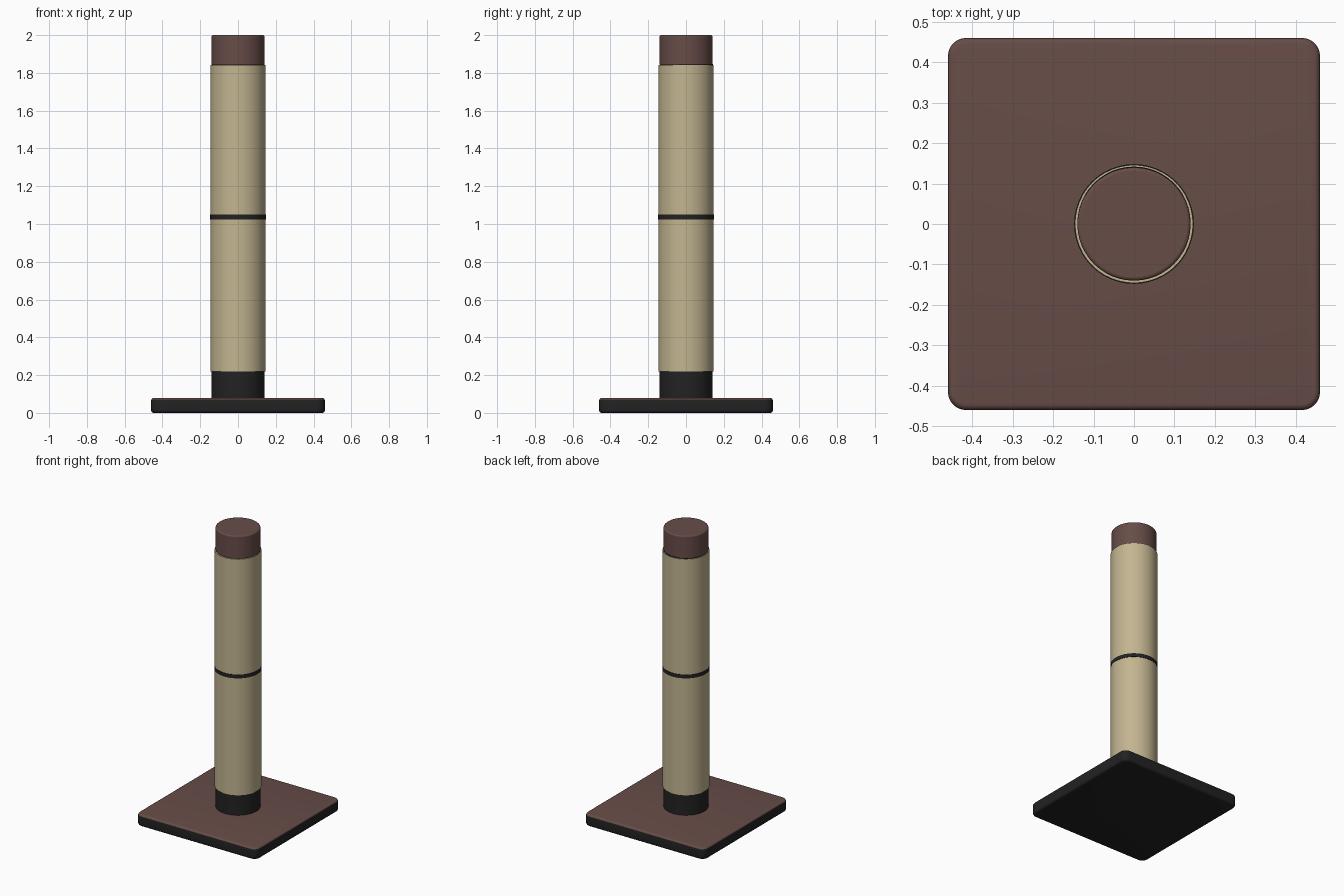
import bpy, bmesh, math

cube = bpy.data.objects.get("Cube")
if cube:
    bpy.data.objects.remove(cube, do_unlink=True)


def material(name, rgb):
    m = bpy.data.materials.new(name)
    m.use_nodes = True
    m.diffuse_color = (*rgb, 1)
    m.node_tree.nodes["Principled BSDF"].inputs["Base Color"].default_value = (*rgb, 1)
    return m


black = material("black plastic", (0.016, 0.016, 0.016))
brown = material("brown carpet", (0.135, 0.073, 0.064))
tan = material("tan sisal", (0.54, 0.46, 0.28))


def smooth(obj, angle=35):
    bpy.ops.object.select_all(action='DESELECT')
    obj.select_set(True)
    bpy.context.view_layer.objects.active = obj
    bpy.ops.object.shade_smooth_by_angle(angle=math.radians(angle))


def cylinder(name, radius, bottom, top, mat, bevel=0.0, y=0.0):
    bpy.ops.mesh.primitive_cylinder_add(vertices=48, radius=radius, depth=top - bottom,
                                        location=(0, y, (bottom + top) / 2))
    obj = bpy.context.object
    obj.name = name
    obj.data.materials.append(mat)
    if bevel:
        mod = obj.modifiers.new("soft rim", 'BEVEL')
        mod.width = bevel
        mod.segments = 3
        mod.limit_method = 'ANGLE'
    smooth(obj)
    return obj


# Square base: rounded corners, soft rim and carpeted top
bm = bmesh.new()
bmesh.ops.create_cube(bm, size=1)
for v in bm.verts:
    v.co = (v.co.x * 0.92, v.co.y * 0.92, (v.co.z + 0.5) * 0.08)
uprights = [e for e in bm.edges if abs(e.verts[0].co.z - e.verts[1].co.z) > 0.01]
bmesh.ops.bevel(bm, geom=uprights, offset=0.045, segments=8, profile=0.5, affect='EDGES')
bm.normal_update()
rims = [e for e in bm.edges if abs(e.verts[0].co.z - e.verts[1].co.z) < 0.001]
bmesh.ops.bevel(bm, geom=rims, offset=0.015, segments=4, profile=0.5, affect='EDGES')
bm.normal_update()
for f in bm.faces:
    f.material_index = 1 if f.normal.z > 0.5 else 0
mesh = bpy.data.meshes.new("base")
bm.to_mesh(mesh)
bm.free()
base = bpy.data.objects.new("base", mesh)
bpy.context.collection.objects.link(base)
mesh.materials.append(black)
mesh.materials.append(brown)
smooth(base)

# Post parts from bottom to top
cylinder("post_collar", 0.14, 0.07, 0.23, black)
cylinder("lower_sleeve", 0.146, 0.22, 1.03, tan)
cylinder("middle_band", 0.148, 1.025, 1.05, black)
cylinder("upper_sleeve", 0.146, 1.045, 1.843, tan)
cylinder("top_joint", 0.14, 1.83, 1.848, black, y=0.002)
cylinder("top_cap", 0.14, 1.84, 2.0, brown, bevel=0.008)
